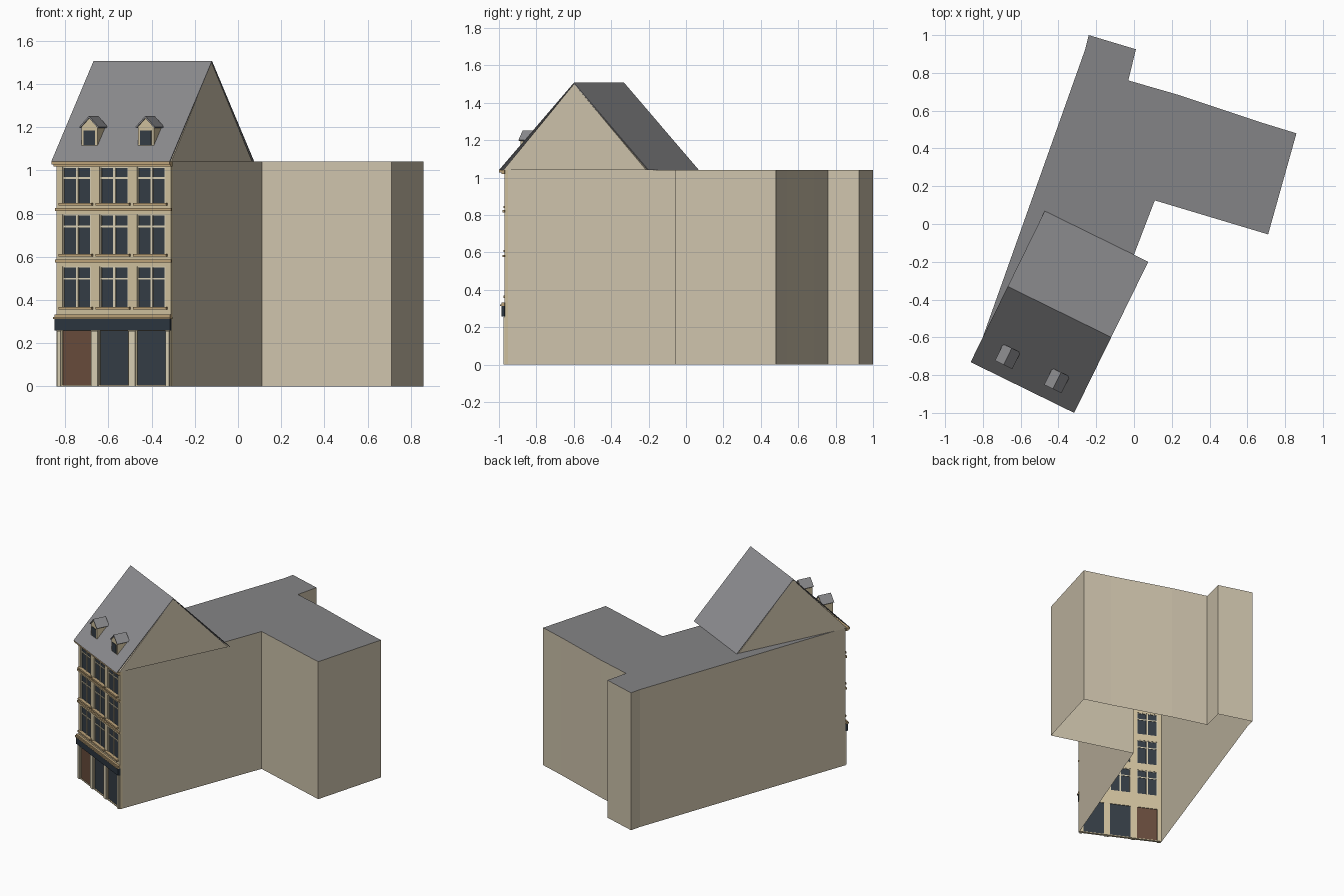
import bpy, bmesh, math
from mathutils import Matrix

if "Cube" in bpy.data.objects:
    bpy.data.objects.remove(bpy.data.objects["Cube"])

def mat(name, r, g, b):
    m = bpy.data.materials.new(name)
    lin = lambda c: (c / 255 / 12.92) if c < 11 else ((c / 255 + 0.055) / 1.055) ** 2.4
    m.diffuse_color = (lin(r), lin(g), lin(b), 1)
    m.use_nodes = True
    m.node_tree.nodes["Principled BSDF"].inputs["Base Color"].default_value = m.diffuse_color
    return m

STONE = mat("wall stone", 206, 195, 172)
FACADE = mat("facade cream", 208, 193, 158)
TRIM = mat("tan trim", 190, 164, 122)
FRAME = mat("window frame pale", 218, 208, 180)
GLASS = mat("dark glass", 52, 61, 69)
SIGN = mat("shopfront slate blue", 44, 54, 64)
DOOR = mat("door brown", 104, 76, 60)
SLATE = mat("roof slate", 140, 140, 143)
FLAT = mat("flat roof grey", 132, 132, 134)

# Facade frame: u along the street front, n into the building, z up
LEFT, RIGHT = (-0.84, -0.71), (-0.31, -0.97)
W = math.dist(LEFT, RIGHT)
PLACE = Matrix.Translation((*LEFT, 0)) @ Matrix.Rotation(
    math.atan2(RIGHT[1] - LEFT[1], RIGHT[0] - LEFT[0]), 4, 'Z')

def finish(name, bm, mats, world=PLACE):
    me = bpy.data.meshes.new(name)
    bm.to_mesh(me)
    bm.free()
    for m in mats:
        me.materials.append(m)
    ob = bpy.data.objects.new(name, me)
    ob.matrix_world = world
    bpy.context.collection.objects.link(ob)
    return ob

def boxes(name, material, items):
    """One object from several boxes given as (u0, u1, n0, n1, z0, z1)."""
    bm = bmesh.new()
    for u0, u1, n0, n1, z0, z1 in items:
        m = Matrix.Translation(((u0 + u1) / 2, (n0 + n1) / 2, (z0 + z1) / 2)) \
            @ Matrix.Diagonal((u1 - u0, n1 - n0, z1 - z0, 1))
        bmesh.ops.create_cube(bm, size=1, matrix=m)
    return finish(name, bm, [material])

def prism(name, material, profile, axis, a, b):
    """Extrude a profile along u (profile is n,z) or along n (profile is u,z)."""
    pt = (lambda p, t: (t, p[0], p[1])) if axis == 'u' else (lambda p, t: (p[0], t, p[1]))
    bm = bmesh.new()
    ends = [[bm.verts.new(pt(p, t)) for p in profile] for t in (a, b)]
    k = len(profile)
    for e in ends:
        bm.faces.new(e)
    for i in range(k):
        j = (i + 1) % k
        bm.faces.new((ends[0][i], ends[0][j], ends[1][j], ends[1][i]))
    bmesh.ops.recalc_face_normals(bm, faces=bm.faces)
    return finish(name, bm, [material])

# Main block: footprint raised to a flat roof, open below and at the facade
H = 1.04
plan = [LEFT, RIGHT, (0.11, 0.125), (0.71, -0.055), (0.86, 0.48), (0.665, 0.54),
        (0.23, 0.685), (-0.03, 0.76), (0.01, 0.925), (-0.24, 1.0), (-0.26, 0.92)]
bm = bmesh.new()
low = [bm.verts.new((x, y, 0)) for x, y in plan]
top = [bm.verts.new((x, y, H)) for x, y in plan]
bm.faces.new(top).material_index = 1
for i in range(1, len(plan)):
    j = (i + 1) % len(plan)
    bm.faces.new((low[i], low[j], top[j], top[i]))
finish("main_block", bm, [STONE, FLAT], Matrix())

# Facade grid: three bays, shop floor plus three storeys
HALF = 0.0735
bays = [0.103, W / 2, W - 0.103]
rows = [(0.365, 0.555), (0.61, 0.795), (0.845, 1.015)]
edges = [0] + [c + s * HALF for c in bays for s in (-1, 1)] + [W]
piers = [(edges[i], edges[i + 1], 0, 0.02, 0, H) for i in range(0, 8, 2)]
levels = [0.255] + [z for r in rows for z in r] + [H]
spandrels = [(c - HALF, c + HALF, 0, 0.02, levels[i], levels[i + 1])
             for c in bays for i in range(0, 8, 2)]
boxes("facade_wall", FACADE, piers + spandrels)

# Upper windows: glass, frames with mullion and transom, sills
glass, frames, sills = [], [], []
for c in bays:
    a, b = c - HALF, c + HALF
    for z0, z1 in rows:
        zt = z0 + (z1 - z0) * 0.7
        glass.append((a, b, 0.011, 0.015, z0, z1))
        frames += [(a, a + 0.006, 0.005, 0.018, z0, z1), (b - 0.006, b, 0.005, 0.018, z0, z1),
                   (c - 0.006, c + 0.006, 0.005, 0.018, z0, z1),
                   (a, b, 0.005, 0.018, zt - 0.004, zt + 0.004),
                   (a, b, 0.005, 0.018, z1 - 0.005, z1)]
        sills.append((a - 0.012, b + 0.012, -0.016, 0.004, z0 - 0.009, z0 + 0.003))
boxes("window_glass", GLASS, glass)
boxes("window_frames", FRAME, frames)
boxes("window_sills", TRIM, sills)

# Shop floor: brown door, two display windows, pale pilasters, dark fascia
boxes("shop_glass", GLASS, [(c - HALF, c + HALF, 0.009, 0.015, 0.006, 0.255) for c in bays[1:]])
boxes("shop_door", DOOR, [(bays[0] - HALF, bays[0] + HALF, 0.007, 0.015, 0.006, 0.255)])
boxes("shop_threshold", FACADE, [(0, W, 0, 0.018, 0, 0.006)])
boxes("shop_pilasters", FRAME, [(edges[i] + 0.006, edges[i + 1] - 0.006, -0.008, 0.001, 0, 0.255)
                                for i in range(0, 8, 2)])
boxes("shop_fascia", SIGN, [(-0.002, W + 0.002, -0.016, 0.002, 0.258, 0.312)])

# Cornices: stepped bands over the shop, between floors and at the eaves
boxes("cornices", TRIM, [(-0.006, W + 0.006, -0.024, 0.002, 0.312, 0.322),
                         (-0.003, W + 0.003, -0.016, 0.002, 0.322, 0.332),
                         (-0.004, W + 0.004, -0.01, 0.002, 0.574, 0.586),
                         (-0.004, W + 0.004, -0.01, 0.002, 0.812, 0.826),
                         (-0.008, W + 0.006, -0.016, 0.002, 1.018, 1.03),
                         (-0.012, W + 0.007, -0.029, 0.002, 1.028, 1.041)])

# Steep roof: thin slate shell over a stone gable block
U0, U1 = -0.013, W + 0.007
EAVE, RIDGE, BACK, ZR = -0.03, 0.416, 0.861, 1.507
prism("slate_roof", SLATE, [(EAVE, H), (RIDGE, ZR), (BACK, H), (BACK - 0.006, H),
                            (RIDGE, ZR - 0.006), (EAVE + 0.006, H)], 'u', U0, U1)
prism("gables", STONE, [(-0.005, H), (RIDGE, ZR - 0.007), (BACK - 0.016, H)],
      'u', U0 + 0.003, U1 - 0.003)

# Dormers: cream pentagonal bodies, slate caps, dark panes
for side, c in (("left", 0.15), ("right", W - 0.15)):
    prism(f"dormer_body_{side}", FACADE,
          [(c - 0.041, 1.112), (c + 0.041, 1.112), (c + 0.041, 1.203),
           (c, 1.243), (c - 0.041, 1.203)], 'n', 0.041, 0.128)
    prism(f"dormer_cap_{side}", SLATE,
          [(c - 0.051, 1.2), (c, 1.252), (c + 0.051, 1.2), (c + 0.046, 1.196),
           (c, 1.242), (c - 0.046, 1.196)], 'n', 0.034, 0.132)
    boxes(f"dormer_pane_{side}", GLASS, [(c - 0.029, c + 0.029, 0.038, 0.043, 1.118, 1.184)])
